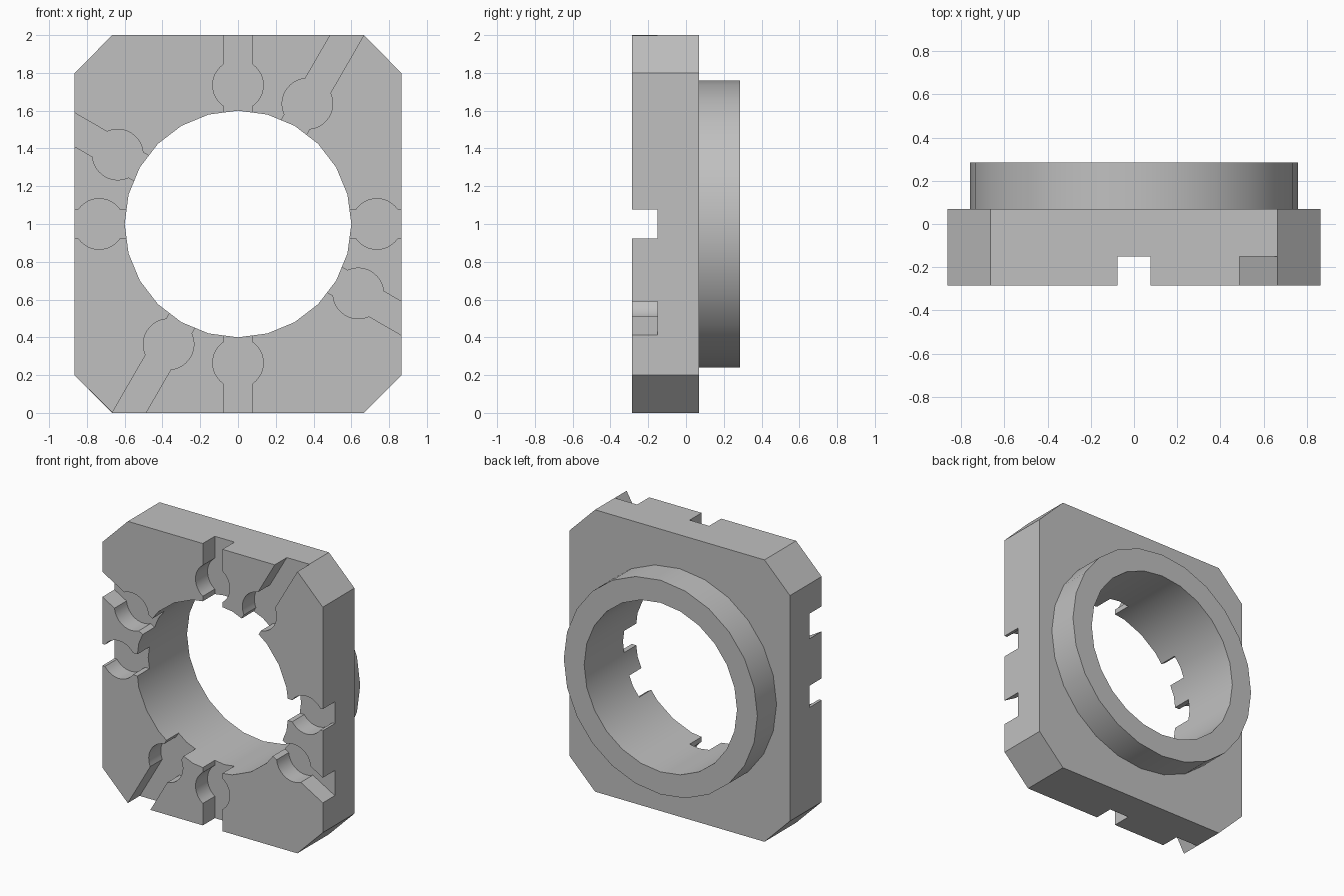
import bpy, bmesh
from math import cos, sin, pi, radians, asin, sqrt

cube = bpy.data.objects.get("Cube")
if cube:
    bpy.data.objects.remove(cube, do_unlink=True)

FRONT, PLATE_BACK, RING_BACK = -0.285, 0.07, 0.285
SLOT_FLOOR = -0.15
CENTRE_Z = 1.0
SIDES = 24

grey = bpy.data.materials.new("plain_grey")
grey.use_nodes = True
colour = (0.53, 0.53, 0.53, 1)
grey.diffuse_color = colour
grey.node_tree.nodes["Principled BSDF"].inputs["Base Color"].default_value = colour


def prisms(name, outlines, y0, y1):
    """Extrude closed x/z outlines from y0 to y1 as one object."""
    bm = bmesh.new()
    for pts in outlines:
        face = bm.faces.new([bm.verts.new((x, y0, z + CENTRE_Z)) for x, z in pts])
        out = bmesh.ops.extrude_face_region(bm, geom=[face])
        verts = [g for g in out["geom"] if isinstance(g, bmesh.types.BMVert)]
        bmesh.ops.translate(bm, vec=(0, y1 - y0, 0), verts=verts)
    bmesh.ops.recalc_face_normals(bm, faces=bm.faces[:])
    mesh = bpy.data.meshes.new(name)
    bm.to_mesh(mesh)
    bm.free()
    mesh.materials.append(grey)
    obj = bpy.data.objects.new(name, mesh)
    bpy.context.collection.objects.link(obj)
    return obj


def circle(r):
    return [(r * cos(2 * pi * i / SIDES), r * sin(2 * pi * i / SIDES)) for i in range(SIDES)]


def keyhole(angle, half=0.077, r=0.134, dist=0.735):
    """Radial channel with a round pocket part way along it."""
    a0, steps = asin(half / r), 12
    arc = [a0 + (pi - 2 * a0) * i / steps for i in range(steps + 1)]
    upper = [(dist + r * cos(a), r * sin(a)) for a in arc]
    side = [(1.4, half)] + upper + [(0.5, half)]
    pts = side + [(u, -v) for u, v in reversed(side)]
    c, s = cos(radians(angle)), sin(radians(angle))
    return [(u * c - v * s, u * s + v * c) for u, v in pts]


def combine(target, other, operation):
    """Apply a boolean and discard the helper object."""
    other.hide_render = True
    mod = target.modifiers.new(operation.title(), 'BOOLEAN')
    mod.operation, mod.object, mod.solver = operation, other, 'EXACT'
    bpy.context.view_layer.objects.active = target
    bpy.ops.object.modifier_apply(modifier=mod.name)
    bpy.data.objects.remove(other, do_unlink=True)


# Plate with chamfered corners
w, h, cut = 0.865, 1.0, 0.2
quarter = [(w, h - cut), (w - cut, h)]
outline = quarter + [(-x, z) for x, z in reversed(quarter)]
outline += [(-x, -z) for x, z in outline]
body = prisms("flanged_plate", [outline], FRONT, PLATE_BACK)

# Raised collar on the back
combine(body, prisms("collar", [circle(0.76)], -0.05, RING_BACK), 'UNION')

# Central through bore
combine(body, prisms("bore_cutter", [circle(0.6)], -0.6, 0.6), 'DIFFERENCE')

# Radial channels on the front: four straight and four slanted
angles = [q * 90 + offset for q in range(4) for offset in (0, 60)]
combine(body, prisms("channel_cutter", [keyhole(a) for a in angles], -0.6, SLOT_FLOOR), 'DIFFERENCE')

# Smooth the round walls, keep the machined edges sharp
bpy.ops.object.select_all(action='DESELECT')
body.select_set(True)
bpy.context.view_layer.objects.active = body
bpy.ops.object.shade_smooth_by_angle(angle=radians(30))
